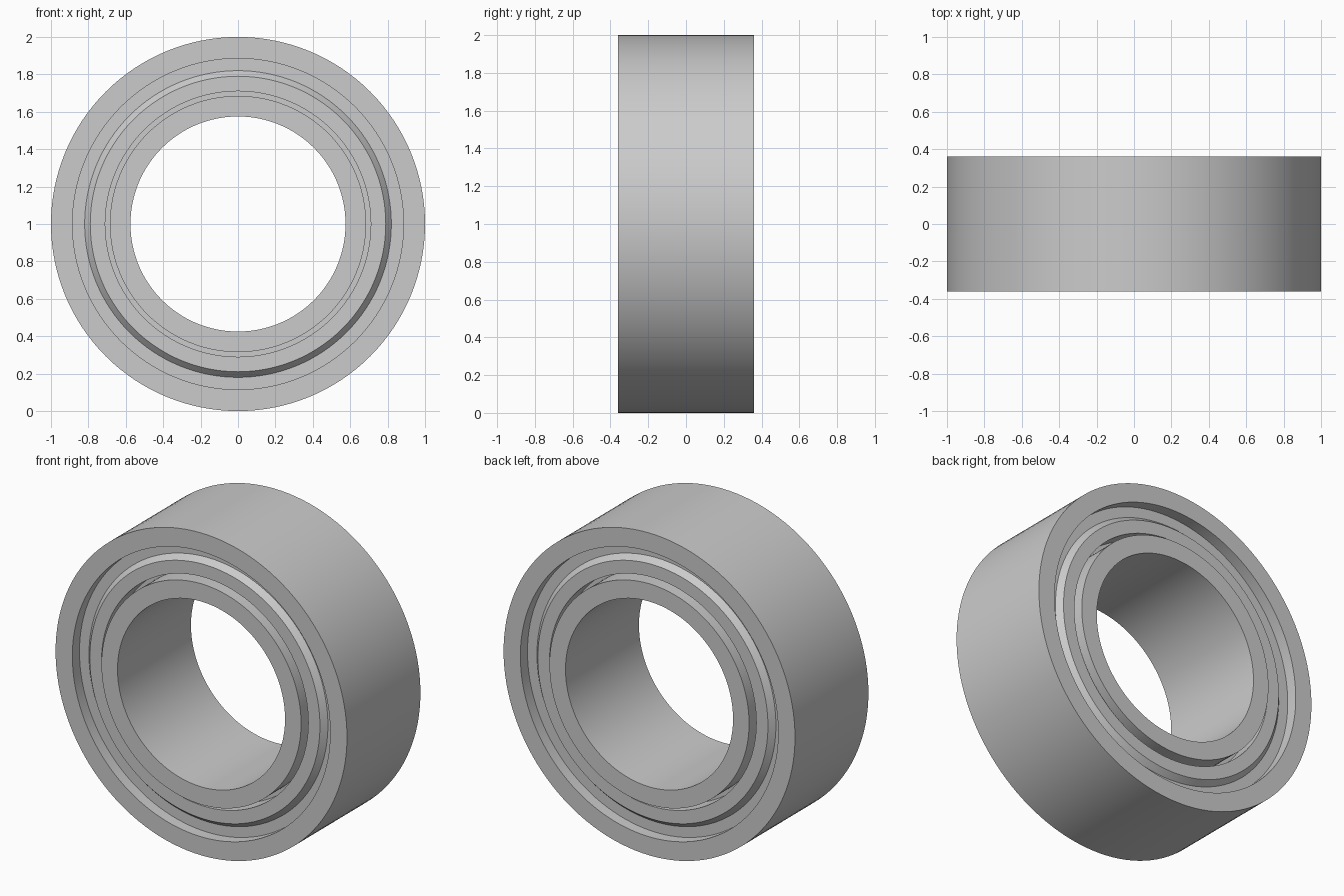
import bpy
import bmesh
import math

cube = bpy.data.objects.get("Cube")
if cube:
    bpy.data.objects.remove(cube, do_unlink=True)

SEGMENTS = 128
HALF = 0.36      # half of the bearing width
CENTRE_Z = 1.0

steel = bpy.data.materials.new("steel_grey")
steel.use_nodes = True
colour = (0.6, 0.6, 0.6, 1)
steel.diffuse_color = colour
steel.node_tree.nodes["Principled BSDF"].inputs["Base Color"].default_value = colour


def lathe(name, profile):
    """Turn a closed (radius, y) profile around the bearing axis."""
    bm = bmesh.new()
    rings = []
    for i in range(SEGMENTS):
        a = 2 * math.pi * i / SEGMENTS
        rings.append([bm.verts.new((r * math.cos(a), y, CENTRE_Z + r * math.sin(a)))
                      for r, y in profile])
    n = len(profile)
    for i in range(SEGMENTS):
        here, after = rings[i], rings[(i + 1) % SEGMENTS]
        for j in range(n):
            k = (j + 1) % n
            bm.faces.new((here[j], here[k], after[k], after[j]))
    bmesh.ops.recalc_face_normals(bm, faces=bm.faces)
    mesh = bpy.data.meshes.new(name)
    bm.to_mesh(mesh)
    bm.free()
    mesh.materials.append(steel)
    obj = bpy.data.objects.new(name, mesh)
    bpy.context.collection.objects.link(obj)
    bpy.ops.object.select_all(action="DESELECT")
    obj.select_set(True)
    bpy.context.view_layer.objects.active = obj
    bpy.ops.object.shade_smooth_by_angle(angle=math.radians(25))


def band(inner, outer, half):
    return [(inner, -half), (outer, -half), (outer, half), (inner, half)]


# Races and the filler between them
lathe("outer_race", band(0.885, 1.0, HALF))
lathe("inner_race", band(0.575, 0.685, HALF))
lathe("cage", band(0.67, 0.89, 0.2))

# Raised shield with a sloped shoulder on each side
shield = [(0.89, 0.29), (0.82, 0.29), (0.79, 0.325),
          (0.71, 0.325), (0.71, 0.19), (0.89, 0.19)]
for name, side in (("front_shield", -1), ("back_shield", 1)):
    lathe(name, [(r, side * y) for r, y in shield])
